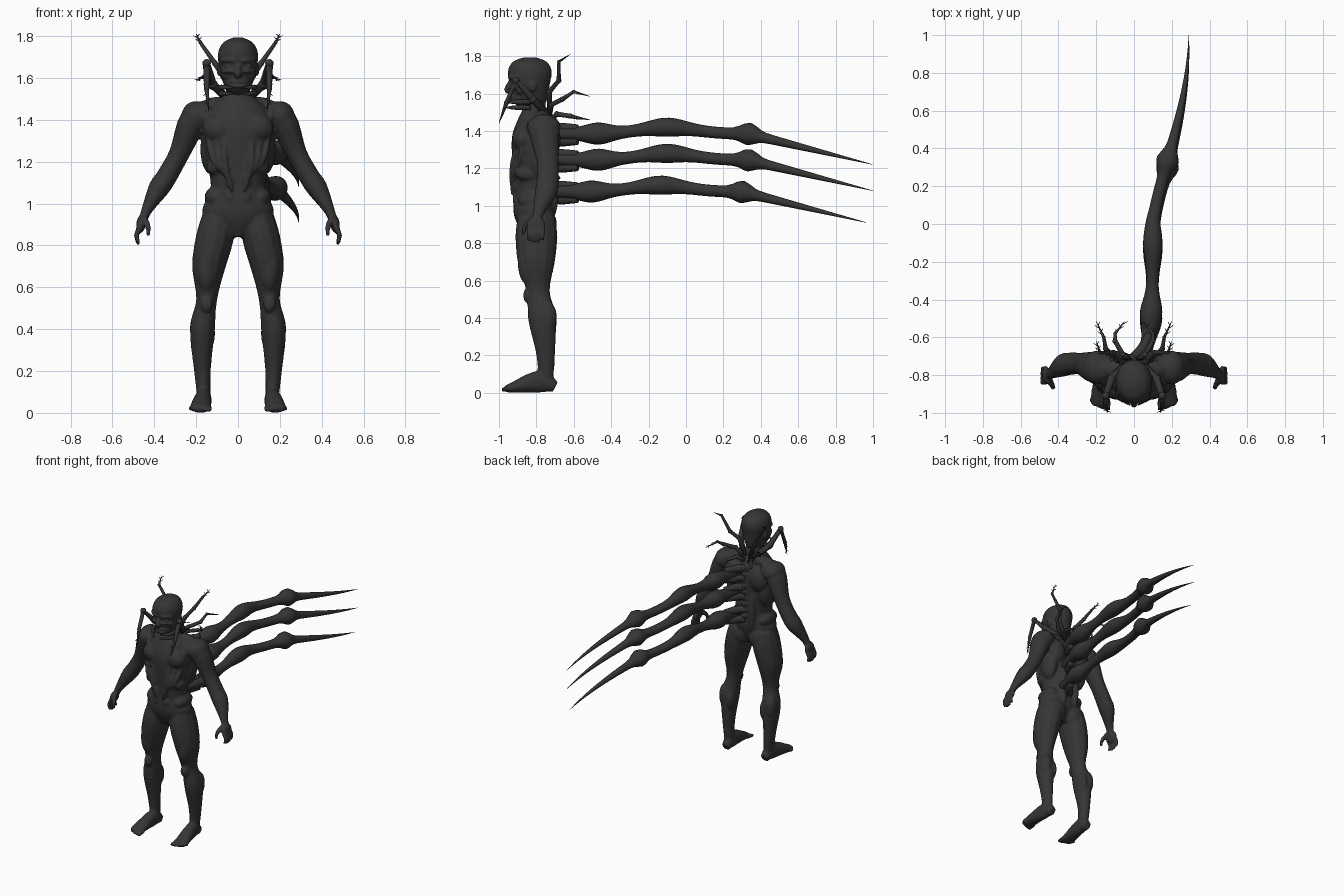
import bpy, bmesh, math
from mathutils import Vector, Matrix

if "Cube" in bpy.data.objects:
    bpy.data.objects.remove(bpy.data.objects["Cube"])

skin = bpy.data.materials.new("charcoal_skin")
skin.use_nodes = True
skin.diffuse_color = (.036, .036, .036, 1)
skin.node_tree.nodes["Principled BSDF"].inputs["Base Color"].default_value = skin.diffuse_color

ACROSS, DEEP, UP = Vector((1, 0, 0)), Vector((0, 1, 0)), Vector((0, 0, 1))
SIDES = {"left": 1, "right": -1}


def spline(rows, steps):
    """Catmull-Rom interpolation through the given rows."""
    last, out = len(rows) - 1, []
    for index in range(last):
        before, start, end, after = (rows[max(0, min(last, index + shift))] for shift in (-1, 0, 1, 2))
        for step in range(steps):
            t = step / steps
            out.append([start_value + t / 2 * (end_value - before_value
                        + t * (2 * before_value - 5 * start_value + 4 * end_value - after_value
                               + t * (3 * (start_value - end_value) + after_value - before_value)))
                        for before_value, start_value, end_value, after_value
                        in zip(before, start, end, after)])
    return out + [rows[last]]


def tube(bm, rows, ref=DEEP, side=1, sides=12, steps=4, ratio=1):
    """Closed loft of (x, y, z, radius); the radius along ref is scaled by ratio or given as a fifth value."""
    rows = spline([tuple(row) if len(row) > 4 else (*row, row[3] * ratio) for row in rows], steps)
    points = [Vector((row[0] * side, row[1], row[2])) for row in rows]
    rings = []
    for index, (point, row) in enumerate(zip(points, rows)):
        ahead, behind = points[min(index + 1, len(points) - 1)], points[max(index - 1, 0)]
        tangent = (ahead - behind).normalized()
        along = (ref - tangent * ref.dot(tangent)).normalized()
        aside = tangent.cross(along)
        angles = [math.tau * corner / sides for corner in range(sides)]
        rings.append([bm.verts.new(point + aside * math.cos(angle) * row[3] + along * math.sin(angle) * row[4])
                      for angle in angles])
    for lower, upper in zip(rings, rings[1:]):
        for corner in range(sides):
            bm.faces.new((lower[corner], lower[corner - 1], upper[corner - 1], upper[corner]))
    bm.faces.new(rings[0])
    bm.faces.new(rings[-1])


def blob(bm, position, size, side=1):
    x, y, z = position
    matrix = Matrix.Translation((x * side, y, z)) @ Matrix.Diagonal((*size, 1))
    bmesh.ops.create_uvsphere(bm, u_segments=20, v_segments=12, radius=1, matrix=matrix)


def finish(bm, name, voxel=0):
    bmesh.ops.recalc_face_normals(bm, faces=bm.faces)
    mesh = bpy.data.meshes.new(name)
    bm.to_mesh(mesh)
    bm.free()
    mesh.materials.append(skin)
    mesh.polygons.foreach_set("use_smooth", [True] * len(mesh.polygons))
    part = bpy.data.objects.new(name, mesh)
    bpy.context.collection.objects.link(part)
    if voxel:
        # fuse overlapping muscles into one skin
        fuse = part.modifiers.new("fuse", 'REMESH')
        fuse.mode, fuse.voxel_size, fuse.use_smooth_shade = 'VOXEL', voxel, True
        relax = part.modifiers.new("relax", 'SMOOTH')
        relax.factor, relax.iterations = .5, 3


def bump(value, centre, width):
    return math.exp(-((value - centre) / width) ** 2)


# Body: torso rows are height, half width, half depth
body = bmesh.new()
torso = [(.84, .05, .06), (.95, .17, .11), (1.08, .13, .11), (1.25, .16, .12), (1.37, .17, .12),
         (1.46, .13, .09), (1.53, .06, .06), (1.62, .06, .06)]
tube(body, [(0, -.81, height, width, depth) for height, width, depth in torso], sides=28)
arm = [(.13, -.77, 1.43, .06), (.21, -.76, 1.4, .07), (.28, -.74, 1.24, .05), (.34, -.74, 1.13, .05),
       (.38, -.75, 1.07, .05), (.44, -.79, .96, .025), (.47, -.8, .87, .02)]
leg = [(.09, -.8, .94, .08), (.11, -.8, .84, .09), (.14, -.8, .7, .08), (.15, -.79, .54, .05),
       (.17, -.77, .4, .06), (.17, -.75, .2, .04), (.16, -.75, .03, .03)]
foot = [(.16, -.7, .03, .03, .03), (.165, -.78, .06, .04, .06), (.18, -.92, .03, .05, .03), (.18, -.96, .02, .04, .02)]
muscles = {
    "chest": ((.09, -.87, 1.36), (.08, .06, .07)),
    "shoulder": ((.2, -.76, 1.42), (.07, .09, .07)),
    "trapezius": ((.09, -.77, 1.47), (.09, .05, .04)),
    "shoulder blade": ((.1, -.72, 1.35), (.07, .05, .09)),
    "flank": ((.13, -.77, 1.26), (.05, .07, .12)),
    "rib": ((.11, -.84, 1.17), (.04, .07, .04)),
    "oblique": ((.11, -.81, 1.03), (.05, .09, .05)),
    "lower back": ((.05, -.71, 1.1), (.03, .03, .16)),
    "buttock": ((.08, -.76, .9), (.08, .07, .09)),
    "front thigh": ((.15, -.85, .7), (.05, .05, .12)),
    "kneecap": ((.15, -.85, .52), (.03, .02, .04)),
    "outer calf": ((.19, -.74, .4), (.04, .05, .09)),
    "inner calf": ((.14, -.74, .38), (.03, .05, .08)),
}
for side in SIDES.values():
    tube(body, arm, side=side, ratio=1.2)
    tube(body, leg, side=side, ratio=1.25)
    tube(body, foot, UP, side)
    for position, size in muscles.values():
        blob(body, position, size, side)
    for level in range(3):  # abdominals
        blob(body, (.036, -.895, 1.03 + .075 * level), (.033, .033, .038), side)
    for strand in range(3):  # sinews fanning from belly to shoulder
        spread = strand * .03
        tube(body, [(.03, -.93, 1.06 + spread, .007), (.065 + spread, -.93 + spread / 2, 1.22, .013),
                    (.06 + spread * 1.7, -.87 + spread / 2, 1.45, .008)], side=side)
    blob(body, (.466, -.8, .9), (.02, .05, .04), side)  # palm
    for toe in range(5):
        x, tip = .137 + .022 * toe, -.985 + .003 * toe * toe
        tube(body, [(x, -.93, .024, .014), (x, tip, .016, .012)], UP, side)
    for finger in range(4):
        y, drop = -.84 + .025 * finger, .012 * abs(finger - 1.4)
        tube(body, [(.466, y, .89, .013), (.485, y, .85, .012), (.475, y, .797 + drop, .009)], side=side)
    tube(body, [(.45, -.82, .93, .017), (.43, -.86, .89, .014), (.43, -.87, .845, .009)], ACROSS, side)  # thumb
for bone in range(9):  # spine
    blob(body, (0, -.69, 1.06 + .045 * bone), (.014, .02, .017))
finish(body, "body", .008)

# Head: skull rows are height, half width, half depth
head = bmesh.new()
skull = [(1.52, .035, .05), (1.56, .065, .09), (1.65, .09, .107), (1.72, .095, .117),
         (1.77, .07, .09), (1.794, .02, .03)]
tube(head, [(0, -.835, height, width, depth) for height, width, depth in skull], sides=28)
tube(head, [(0, -.935, 1.67, .01), (0, -.955, 1.62, .018), (0, -.93, 1.61, .012)], ACROSS)  # nose
for side in SIDES.values():
    for height, thickness in ((1.685, .012), (1.632, .009)):  # brow and lower lid
        tube(head, [(.01, -.94, height, thickness), (.045, -.935, height, thickness),
                    (.08, -.895, height, thickness)], UP, side)
    for height in (1.582, 1.56):  # lips
        tube(head, [(0, -.935, height, .009), (.03, -.925, height, .009), (.056, -.89, 1.575, .006)], UP, side)
    blob(head, (.045, -.918, 1.655), (.019, .018, .012), side)  # eye
    blob(head, (.058, -.88, 1.615), (.028, .03, .022), side)  # cheek
    blob(head, (.09, -.82, 1.64), (.012, .022, .032), side)  # ear
finish(head, "head", .006)

# Mandibles around the mouth
mandibles = bmesh.new()
for side in SIDES.values():
    for height in (1.555, 1.525):
        tube(mandibles, [(.07, -.83, height, .012), (.08, -.89, height, .013),
                         (.06, -.93, height, .01), (.02, -.96, height, .003)], UP, side)
finish(mandibles, "mandibles")


# Back tentacles: three swellings, then a long claw
def tentacle_row(y, base_height, shift):
    claw = max(0, y - .33) / .67
    x = .1 + .19 * math.sin(math.pi / 2 * max(0, y)) ** 1.3 - .07 * math.exp(-8 * (y + .72))
    height = base_height + .035 * bump(y, -.1, .2) - .165 * claw
    radius = (.03 * (1 - claw) + .001 + .028 * bump(y, -.47, .09)
              + .02 * bump(y, -.1, .11) + .03 * bump(y, .335, .05))
    return x, y + shift, height, radius


for name, base_height, shift in (("upper", 1.385, 0), ("middle", 1.245, 0), ("lower", 1.075, -.035)):
    tentacle = bmesh.new()
    count = 60
    tube(tentacle, [tentacle_row(-.72 + 1.72 * index / count, base_height, shift) for index in range(count + 1)],
         UP, sides=20, steps=1)
    for height in (base_height + .03, base_height - .04):  # sinews gripping the back
        tube(tentacle, [(0, -.7, height, .022), (.04, -.665, height, .028), (.085, -.58, height, .02)], UP)
    finish(tentacle, name + "_tentacle")

# Jointed spider legs sprouting from the nape, as joints from root to tip
spider_legs = {
    "rising_leg": [(.02, -.73, 1.5), (.07, -.73, 1.61), (.11, -.68, 1.67), (.18, -.68, 1.77), (.2, -.62, 1.81)],
    "middle_leg": [(.02, -.73, 1.48), (.09, -.72, 1.54), (.15, -.66, 1.57), (.16, -.6, 1.61), (.2, -.515, 1.585)],
    "rear_leg": [(.02, -.72, 1.46), (.06, -.69, 1.49), (.1, -.62, 1.48), (.1, -.58, 1.47), (.05, -.515, 1.46)],
    "front_leg": [(.03, -.73, 1.48), (.12, -.82, 1.57), (.15, -.91, 1.67), (.15, -.96, 1.55), (.14, -1, 1.44)],
}
for name, joints in spider_legs.items():
    girth = .019 if name == "front_leg" else .013
    for label, side in SIDES.items():
        spider_leg = bmesh.new()
        rows = [(*joint, girth * (1 - (index / 4) ** 3) + .001) for index, joint in enumerate(joints)]
        tube(spider_leg, rows, ACROSS, side, steps=1)
        for *joint, radius in rows[1:-1]:
            blob(spider_leg, joint, [radius * 1.15] * 3, side)
        start, end = Vector(joints[-2]), Vector(joints[-1])
        for bristle in range(4):
            root = start.lerp(end, .15 + .2 * bristle)
            tip = root + (end - start).normalized() * .02 + ACROSS * .018 * (-1) ** bristle
            tube(spider_leg, [(*root, .003), (*tip, .001)], DEEP, side, sides=4, steps=1)
        finish(spider_leg, label + "_" + name)
